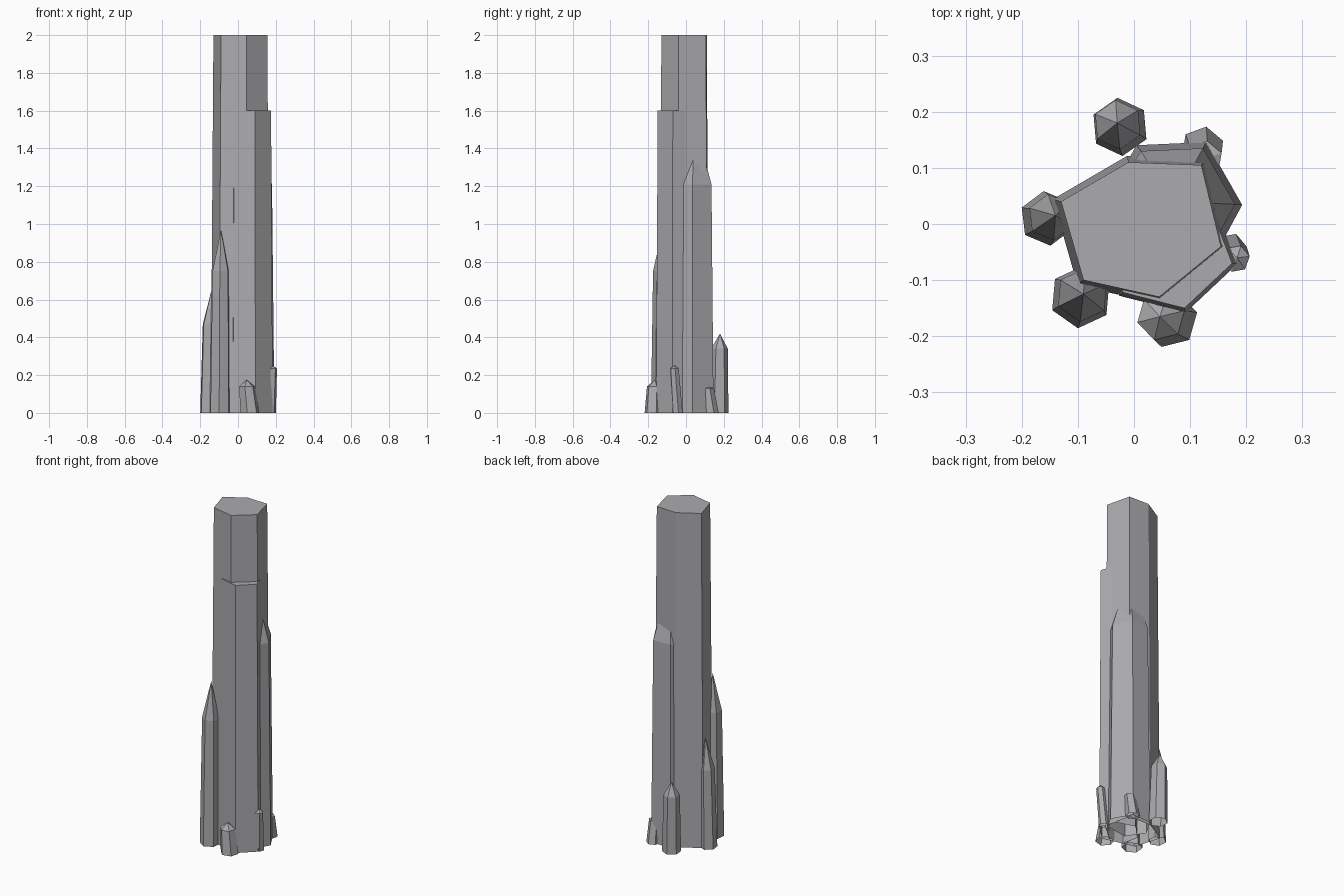
import bpy, bmesh
from math import cos, sin, radians

if "Cube" in bpy.data.objects:
    bpy.data.objects.remove(bpy.data.objects["Cube"], do_unlink=True)

stone = bpy.data.materials.new("pale_grey_crystal")
stone.use_nodes = True
grey = (0.41, 0.405, 0.42, 1)
stone.diffuse_color = grey
stone.node_tree.nodes["Principled BSDF"].inputs["Base Color"].default_value = grey


def hexagon(centre, radius, turn):
    """Corner points of a regular hexagon, counter-clockwise."""
    return [(centre[0] + radius * cos(radians(turn + 60 * i)),
             centre[1] + radius * sin(radians(turn + 60 * i))) for i in range(6)]


def grown(points, factor):
    """Points scaled about their middle."""
    cx = sum(p[0] for p in points) / len(points)
    cy = sum(p[1] for p in points) / len(points)
    return [(cx + (x - cx) * factor, cy + (y - cy) * factor) for x, y in points]


def crystal(name, base, shoulder, height, tip=None):
    """Open-bottomed shaft with a flat top, or a point when a tip is given."""
    bm = bmesh.new()
    low = [bm.verts.new((x, y, 0)) for x, y in base]
    high = [bm.verts.new((x, y, height)) for x, y in shoulder]
    apex = bm.verts.new(tip) if tip else None
    for i in range(len(low)):
        j = (i + 1) % len(low)
        bm.faces.new((low[i], low[j], high[j], high[i]))
        if apex:
            bm.faces.new((high[i], high[j], apex))
    if not apex:
        bm.faces.new(high)
    mesh = bpy.data.meshes.new(name)
    bm.to_mesh(mesh)
    bm.free()
    mesh.materials.append(stone)
    bpy.context.collection.objects.link(bpy.data.objects.new(name, mesh))


# Main column, flat on top
top = [(-.13, .04), (-.09, -.1), (.045, -.13), (.155, -.04), (.12, .105), (-.01, .11)]
crystal("main_column", grown(top, 1.1), top, 2)

# Lower flat-topped column at the front left
top = [(-.02, -.122), (.09, -.15), (.175, -.07), (.14, .02), (.04, .05), (-.04, -.03)]
crystal("front_column", grown(top, 1.08), top, 1.6)

# Pointed column at the back left
top = [(.18, .035), (.123, .135), (.012, .13), (-.04, .04), (.02, -.05), (.145, -.03)]
crystal("back_column", grown(top, 1.12), top, 1.21, (.07, .04, 1.57))

# Small pointed crystals round the foot:
# base centre, base radius, turn, shoulder centre, shoulder height, tip
shards = {
    "back_shard": ((-.025, .173), .052, 95, (-.029, .177), .34, (-.03, .18, .42)),
    "right_shard": ((-.155, .01), .049, 157, (-.148, .012), .47, (-.14, .015, .65)),
    "front_right_shard": ((-.095, -.13), .056, 205, (-.092, -.127), .75, (-.09, -.125, .97)),
    "front_shard": ((.063, -.17), .051, 254, (.048, -.165), .14, (.046, -.165, .175)),
    "left_shard": ((.172, -.045), .029, 10, (.182, -.062), .235, (.184, -.06, .252)),
    "back_left_shard": ((.122, .135), .039, 20, (.125, .115), .13, (.125, .115, .145)),
}
for name, (foot, radius, turn, neck, height, tip) in shards.items():
    crystal(name, hexagon(foot, radius, turn), hexagon(neck, radius * .85, turn), height, tip)
